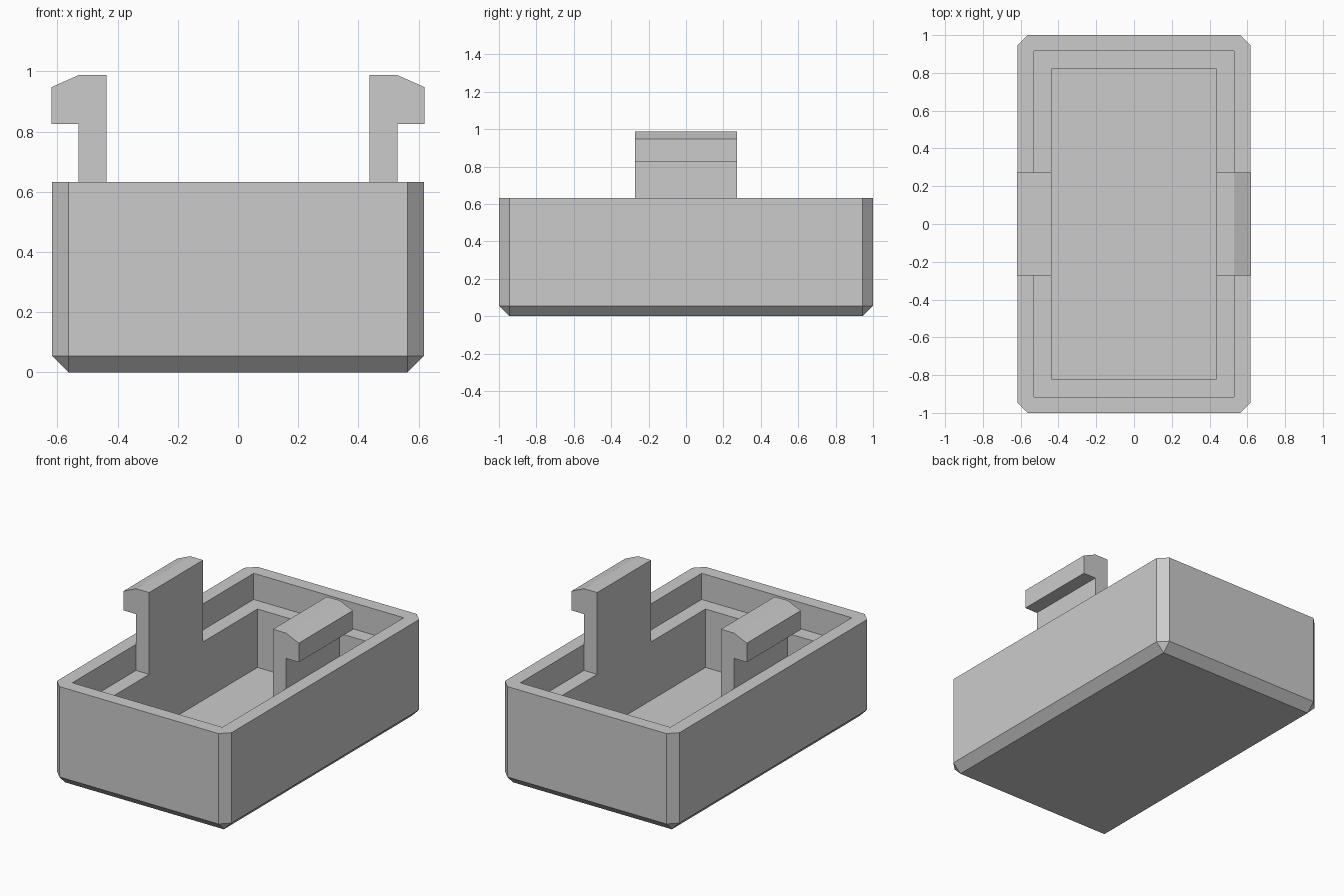
import bpy
import bmesh

if "Cube" in bpy.data.objects:
    bpy.data.objects.remove(bpy.data.objects["Cube"], do_unlink=True)

HALF_X, HALF_Y, HEIGHT = 0.617, 1.0, 0.632
CHAMFER = 0.055
LEDGE_X, LEDGE_Y, LEDGE_Z = 0.53, 0.915, 0.465
WELL_X, WELL_Y, FLOOR_Z = 0.437, 0.82, 0.092
CLIP_HALF = 0.272

grey = bpy.data.materials.new("plain grey")
grey.use_nodes = True
colour = (0.6, 0.6, 0.6, 1)
grey.diffuse_color = colour
grey.node_tree.nodes["Principled BSDF"].inputs["Base Color"].default_value = colour


def make_object(name, bm):
    bmesh.ops.recalc_face_normals(bm, faces=bm.faces)
    mesh = bpy.data.meshes.new(name)
    bm.to_mesh(mesh)
    bm.free()
    mesh.materials.append(grey)
    obj = bpy.data.objects.new(name, mesh)
    bpy.context.scene.collection.objects.link(obj)
    return obj


def box(half_x, half_y, bottom, top):
    bm = bmesh.new()
    bmesh.ops.create_cube(bm, size=2)
    for v in bm.verts:
        v.co.x *= half_x
        v.co.y *= half_y
        v.co.z = top if v.co.z > 0 else bottom
    return bm


def cut(target, cutter):
    mod = target.modifiers.new("cut", "BOOLEAN")
    mod.operation = "DIFFERENCE"
    mod.solver = "EXACT"
    mod.object = cutter
    bpy.context.view_layer.objects.active = target
    bpy.ops.object.modifier_apply(modifier=mod.name)
    bpy.data.objects.remove(cutter, do_unlink=True)


# Housing: every edge chamfered except those around the top
bm = box(HALF_X, HALF_Y, 0, HEIGHT)
edges = [e for e in bm.edges if min(v.co.z for v in e.verts) < HEIGHT / 2]
bmesh.ops.bevel(bm, geom=edges, offset=CHAMFER, segments=1,
                affect="EDGES", clamp_overlap=True)
housing = make_object("housing", bm)

# Stepped cavity: wide recess above the ledge, narrower well below
cut(housing, make_object("recess_cutter", box(LEDGE_X, LEDGE_Y, LEDGE_Z, 1)))
cut(housing, make_object("well_cutter", box(WELL_X, WELL_Y, FLOOR_Z, 1)))

# Snap clips: a hooked profile standing on the ledge, mirrored to each side
hook = [(WELL_X, LEDGE_Z), (LEDGE_X, LEDGE_Z), (LEDGE_X, 0.825),
        (0.62, 0.825), (0.62, 0.947), (LEDGE_X, 0.987), (WELL_X, 0.987)]
for side, name in ((1, "left_clip"), (-1, "right_clip")):
    bm = bmesh.new()
    face = bm.faces.new([bm.verts.new((side * x, -CLIP_HALF, z)) for x, z in hook])
    extruded = bmesh.ops.extrude_face_region(bm, geom=[face])["geom"]
    bmesh.ops.translate(bm, vec=(0, 2 * CLIP_HALF, 0),
                        verts=[g for g in extruded if isinstance(g, bmesh.types.BMVert)])
    make_object(name, bm)
